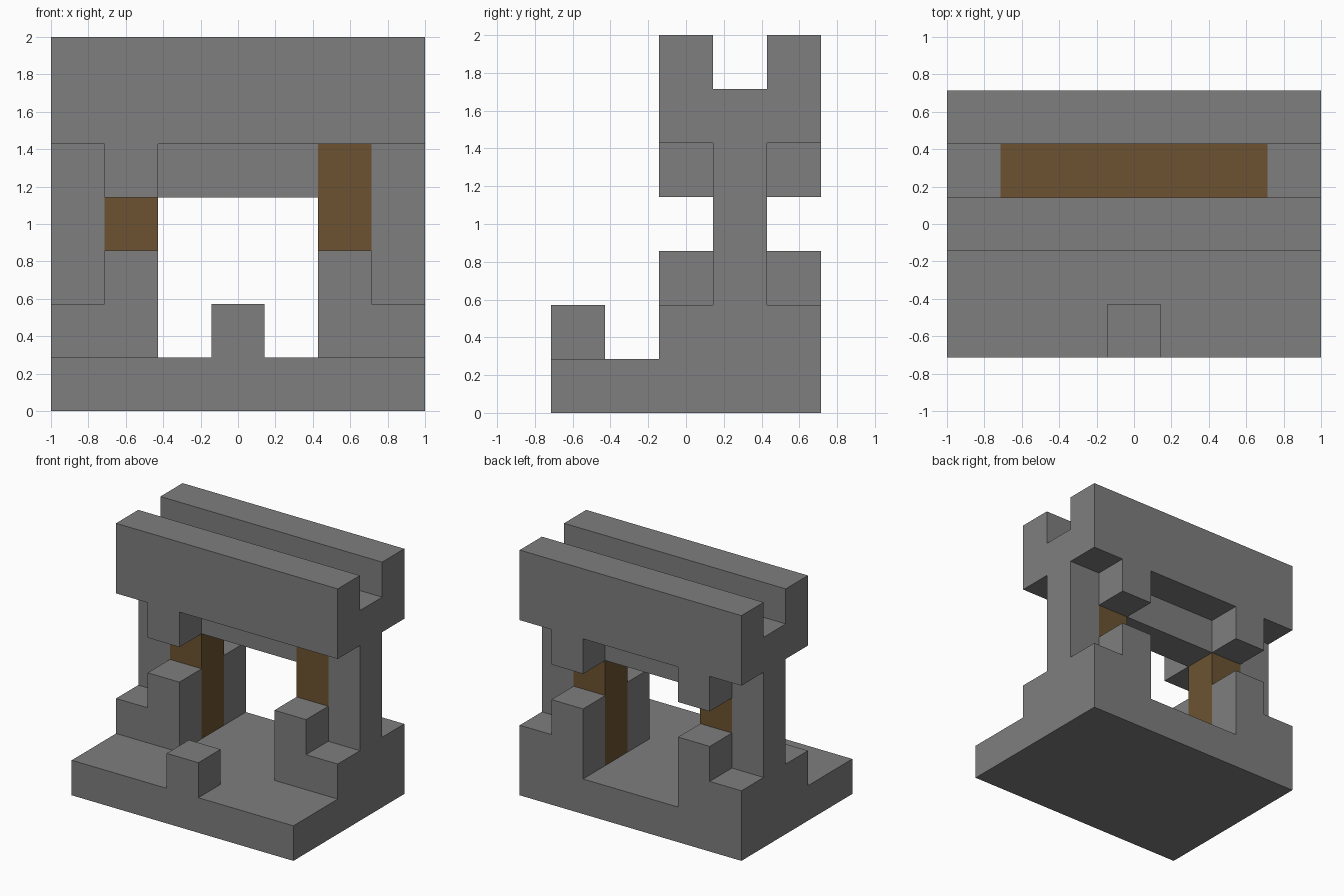
import bpy
import bmesh
from mathutils import Matrix, Vector

cube = bpy.data.objects.get("Cube")
if cube:
    bpy.data.objects.remove(cube, do_unlink=True)

UNIT = 2 / 7            # one block
WIDE, DEEP = 7, 5       # footprint in blocks


def make_material(name, rgb):
    mat = bpy.data.materials.new(name)
    mat.use_nodes = True
    mat.diffuse_color = (*rgb, 1)
    mat.node_tree.nodes["Principled BSDF"].inputs["Base Color"].default_value = (*rgb, 1)
    return mat


stone = make_material("grey stone", (0.21, 0.21, 0.21))
wood = make_material("brown wood", (0.15, 0.086, 0.031))


def block(name, x, y, z, mat=stone):
    """Box spanning (start, end) block positions on each axis."""
    lo = Vector((x[0] - WIDE / 2, y[0] - DEEP / 2, z[0])) * UNIT
    hi = Vector((x[1] - WIDE / 2, y[1] - DEEP / 2, z[1])) * UNIT
    bm = bmesh.new()
    bmesh.ops.create_cube(bm, size=1, matrix=Matrix.Translation((lo + hi) / 2)
                          @ Matrix.Diagonal((*(hi - lo), 1)))
    mesh = bpy.data.meshes.new(name)
    bm.to_mesh(mesh)
    bm.free()
    mesh.materials.append(mat)
    obj = bpy.data.objects.new(name, mesh)
    bpy.context.collection.objects.link(obj)
    return obj


# Floor and front step
block("base_slab", (0, WIDE), (0, DEEP), (0, 1))
block("front_step", (3, 4), (0, 1), (1, 2))

# Matching side supports
for side in ("right", "left"):
    def span(a, b):
        return (a, b) if side == "right" else (WIDE - b, WIDE - a)

    outer, inner = span(0, 1), span(1, 2)
    block(side + "_footing", outer, (2, 5), (1, 2))
    block(side + "_outer_post", outer, (3, 4), (2, 6))
    block(side + "_wood_post", inner, (3, 4), (1, 5), wood)
    block(side + "_front_cheek", inner, (2, 3), (1, 3))
    block(side + "_back_cheek", inner, (4, 5), (1, 3))
    block(side + "_back_bracket", inner, (4, 5), (4, 5))

# Single front bracket, on the right only
block("right_front_bracket", (1, 2), (2, 3), (4, 5))

# Lintel, wooden channel floor and the two top rails
block("lintel", (2, 5), (3, 4), (4, 5))
block("wood_channel_floor", (1, 6), (3, 4), (5, 6), wood)
block("front_top_rail", (0, WIDE), (2, 3), (5, 7))
block("back_top_rail", (0, WIDE), (4, 5), (5, 7))
